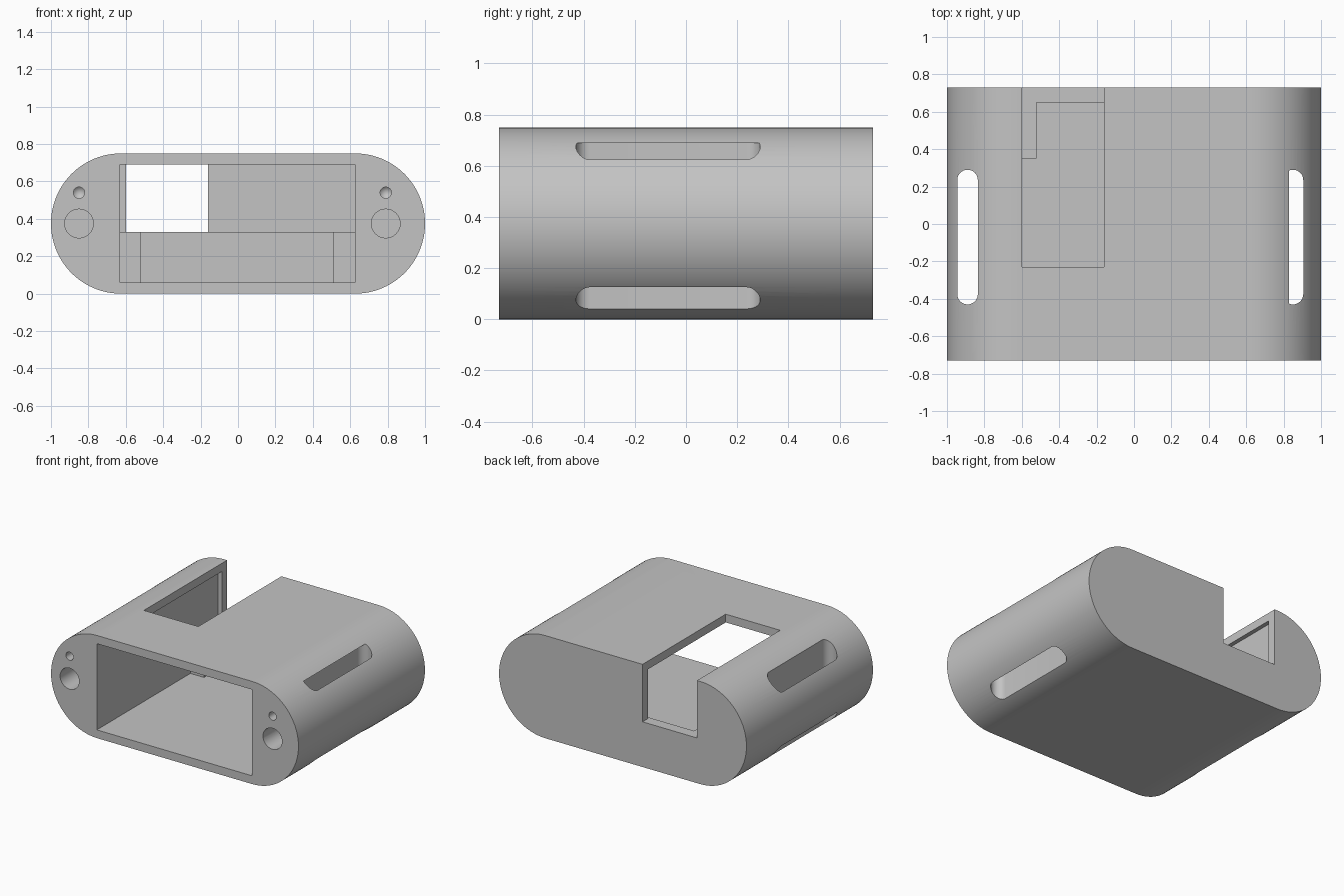
import bpy
import bmesh
from math import pi, sin, cos, radians
from mathutils import Vector

cube = bpy.data.objects.get("Cube")
if cube:
    bpy.data.objects.remove(cube, do_unlink=True)

grey = bpy.data.materials.new("plain grey")
grey.use_nodes = True
grey.diffuse_color = (0.55, 0.55, 0.55, 1)
grey.node_tree.nodes["Principled BSDF"].inputs["Base Color"].default_value = grey.diffuse_color

HALF_DEPTH = 0.73
RADIUS = 0.375


def make_object(name, bm):
    bmesh.ops.recalc_face_normals(bm, faces=bm.faces)
    mesh = bpy.data.meshes.new(name)
    bm.to_mesh(mesh)
    bm.free()
    mesh.materials.append(grey)
    obj = bpy.data.objects.new(name, mesh)
    bpy.context.collection.objects.link(obj)
    return obj


def prism(name, points, direction):
    bm = bmesh.new()
    face = bm.faces.new([bm.verts.new(p) for p in points])
    result = bmesh.ops.extrude_face_region(bm, geom=[face], use_keep_orig=True)
    moved = [v for v in result["geom"] if isinstance(v, bmesh.types.BMVert)]
    bmesh.ops.translate(bm, verts=moved, vec=Vector(direction))
    return make_object(name, bm)


def stadium(half_length, radius, steps):
    """Outline with two round ends, long along the first axis."""
    points = []
    for side in (1, -1):
        for i in range(steps + 1):
            a = -pi / 2 + pi * i / steps
            points.append((side * (half_length + radius * cos(a)), side * radius * sin(a)))
    return points


def box(name, x, y, z):
    corners = [(x[0], y[0], z[0]), (x[1], y[0], z[0]), (x[1], y[1], z[0]), (x[0], y[1], z[0])]
    return prism(name, corners, (0, 0, z[1] - z[0]))


def bore(name, x, z, radius, depth, tip):
    """Round blind hole in the front, with an optional pointed end."""
    bm = bmesh.new()
    rings = []
    for y in (-HALF_DEPTH - 0.05, -HALF_DEPTH + depth):
        rings.append([bm.verts.new((x + radius * cos(2 * pi * i / 32), y,
                                    z + radius * sin(2 * pi * i / 32))) for i in range(32)])
    bm.faces.new(rings[0])
    point = bm.verts.new((x, -HALF_DEPTH + depth + tip, z)) if tip else None
    if not tip:
        bm.faces.new(rings[1])
    for i in range(32):
        j = (i + 1) % 32
        bm.faces.new((rings[0][i], rings[0][j], rings[1][j], rings[1][i]))
        if tip:
            bm.faces.new((rings[1][i], rings[1][j], point))
    return make_object(name, bm)


# Rounded case body
outline = [(x, -HALF_DEPTH, RADIUS + z) for x, z in stadium(1 - RADIUS, RADIUS, 48)]
body = prism("case_body", outline, (0, 2 * HALF_DEPTH, 0))

# Inner cavity, leaving two corner blocks and a thicker lower back wall
front = -HALF_DEPTH - 0.1
cutters = [
    box("cavity_front", (-0.63, 0.625), (front, 0.35), (0.06, 0.69)),
    box("cavity_between_blocks", (-0.52, 0.51), (front, 0.65), (0.06, 0.5)),
    box("cavity_upper", (-0.63, 0.625), (front, 0.67), (0.33, 0.69)),
    # Opening through the top and back
    box("top_notch", (-0.60, -0.16), (-0.23, 1), (0.33, 1)),
]

# Strap slots running up through the round sides
for name, x in (("right_slot", -0.89), ("left_slot", 0.85)):
    points = [(x - v, -0.07 + u, -0.1) for u, v in stadium(0.305, 0.055, 16)]
    cutters.append(prism(name, points, (0, 0, 0.79)))

# Front holes
for name, x in (("right", -0.85), ("left", 0.79)):
    cutters.append(bore(name + "_large_hole", x, 0.375, 0.077, 0.25, 0))
    cutters.append(bore(name + "_small_hole", x, 0.54, 0.03, 0.15, 0.03))

for cutter in cutters:
    cutter.hide_render = True
    mod = body.modifiers.new(cutter.name, "BOOLEAN")
    mod.operation = "DIFFERENCE"
    mod.solver = "EXACT"
    mod.object = cutter

# Bake the cuts, then drop the cutters
bpy.context.view_layer.update()
graph = bpy.context.evaluated_depsgraph_get()
baked = bpy.data.meshes.new_from_object(body.evaluated_get(graph))
body.modifiers.clear()
body.data = baked
for cutter in cutters:
    bpy.data.objects.remove(cutter, do_unlink=True)

bpy.ops.object.select_all(action="DESELECT")
body.select_set(True)
bpy.context.view_layer.objects.active = body
bpy.ops.object.shade_smooth_by_angle(angle=radians(30))
